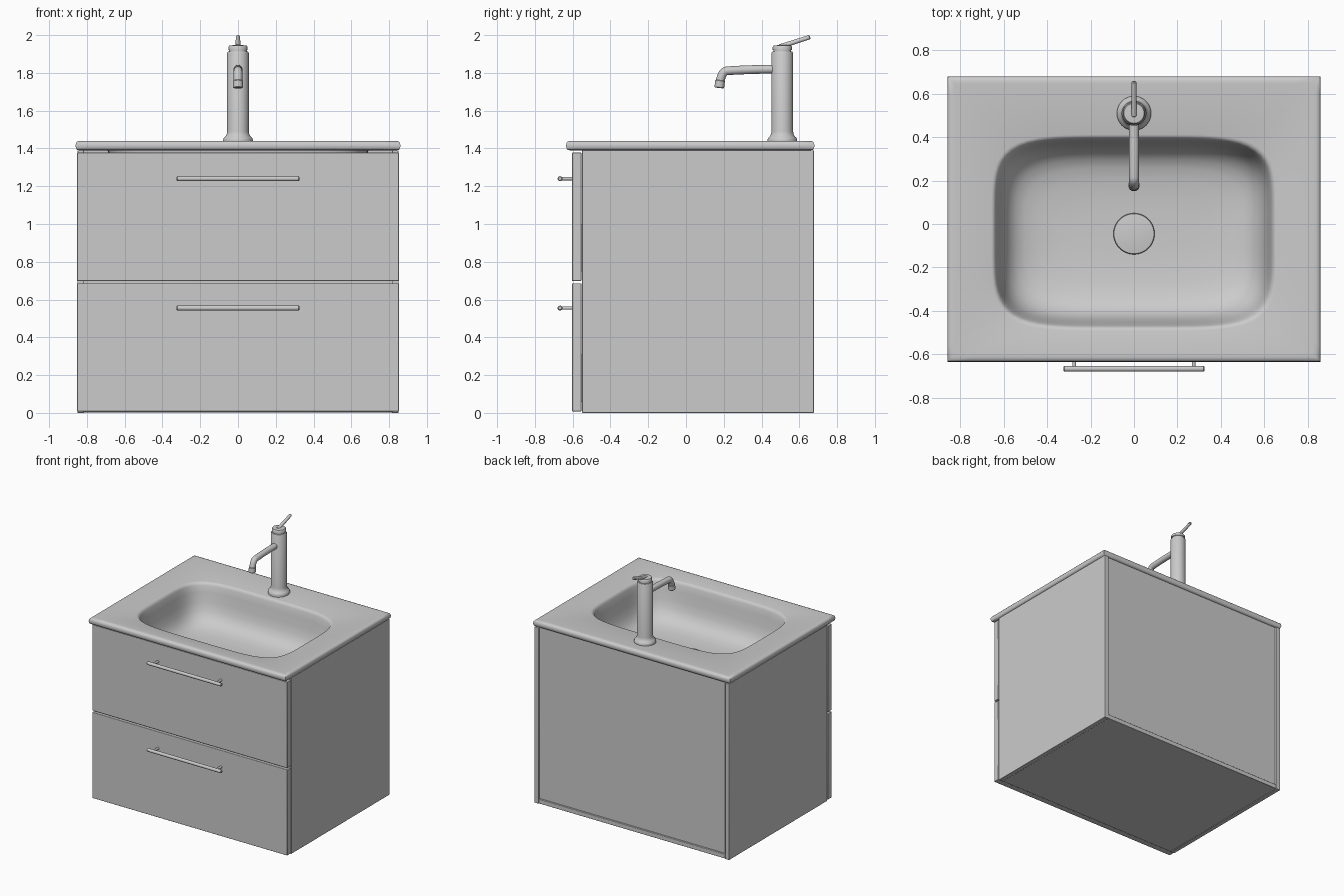
import bpy, bmesh, math
from mathutils import Vector

if "Cube" in bpy.data.objects:
    bpy.data.objects.remove(bpy.data.objects["Cube"])


def finish(name, bm):
    bmesh.ops.recalc_face_normals(bm, faces=bm.faces)
    me = bpy.data.meshes.new(name)
    bm.to_mesh(me)
    bm.free()
    ob = bpy.data.objects.new(name, me)
    bpy.context.collection.objects.link(ob)
    return ob


def box(name, x0, x1, y0, y1, z0, z1, bevel=0.003):
    bm = bmesh.new()
    bmesh.ops.create_cube(bm, size=1)
    for v in bm.verts:
        v.co = ((x0 + x1) / 2 + v.co.x * (x1 - x0),
                (y0 + y1) / 2 + v.co.y * (y1 - y0),
                (z0 + z1) / 2 + v.co.z * (z1 - z0))
    ob = finish(name, bm)
    if bevel:
        m = ob.modifiers.new("Bevel", 'BEVEL')
        m.width, m.segments = bevel, 2
    return ob


def loft(name, rings):
    """Skin a list of equal-length closed rings and cap both ends."""
    bm = bmesh.new()
    rows = [[bm.verts.new(p) for p in r] for r in rings]
    n = len(rows[0])
    for a, b in zip(rows, rows[1:]):
        for i in range(n):
            j = (i + 1) % n
            bm.faces.new((a[i], a[j], b[j], b[i]))
    bm.faces.new(rows[0])
    bm.faces.new(rows[-1])
    return finish(name, bm)


def lathe(name, cx, cy, profile, n=40):
    return loft(name, [[(cx + r * math.cos(math.tau * i / n), cy + r * math.sin(math.tau * i / n), z)
                        for i in range(n)] for r, z in profile])


def rod(name, p, q, r0, r1=None, n=20):
    """Cylinder with softened ends between two points."""
    p, q = Vector(p), Vector(q)
    r1 = r1 or r0
    d = (q - p).normalized()
    u = d.orthogonal().normalized()
    w = d.cross(u)
    e = 0.004
    st = [(p, r0 - e), (p + d * e, r0), (q - d * e, r1), (q, r1 - e)]
    return loft(name, [[c + u * r * math.cos(math.tau * i / n) + w * r * math.sin(math.tau * i / n)
                        for i in range(n)] for c, r in st])


# Cabinet carcass
for s, side in ((-1, "left"), (1, "right")):
    box(side + "_panel", min(s * 0.815, s * 0.85), max(s * 0.815, s * 0.85), -0.55, 0.677, 0, 1.39)
box("bottom_panel", -0.815, 0.815, -0.55, 0.675, 0.002, 0.037)
box("back_panel", -0.815, 0.815, 0.645, 0.662, 0.037, 1.39, 0)

# Drawers with fronts, inner trays and bar handles
for label, z0, z1, hz in (("lower", 0.008, 0.686, 0.555), ("upper", 0.698, 1.378, 1.24)):
    box(label + "_drawer_front", -0.852, 0.852, -0.603, -0.554, z0, z1)
    t0, t1 = z0 + 0.05, z0 + 0.3
    box(label + "_tray_floor", -0.79, 0.79, -0.554, 0.6, t0, t0 + 0.02, 0)
    box(label + "_tray_back", -0.79, 0.79, 0.58, 0.6, t0 + 0.02, t1, 0)
    for s in (-1, 1):
        box(label + "_tray_side", s * 0.78 - 0.01, s * 0.78 + 0.01, -0.554, 0.58, t0 + 0.02, t1, 0)
        rod(label + "_handle_post", (s * 0.275, -0.6, hz), (s * 0.275, -0.665, hz), 0.009)
    rod(label + "_handle_bar", (-0.325, -0.667, hz), (0.325, -0.667, hz), 0.013)


# Washbasin: one loft from bowl underside, round the slab edge, into the bowl
N = 28
square = []
for k in range(4):
    for i in range(N):
        t = math.tan(math.pi / 4 * (2 * i / N - 1))
        square.append([(1, t), (-t, 1), (-1, -t), (t, -1)][k])


def slab(inset, z):
    return [(u * (0.86 - inset), 0.0225 + v * (0.6575 - inset), z) for u, v in square]


def bowl(inset, z, p=5.0):
    a, b = 0.645 - inset, 0.44 - inset
    out = []
    for u, v in square:
        s = (abs(u) ** p + abs(v) ** p) ** (-1 / p)
        out.append((a * u * s, -0.04 + b * v * s, z))
    return out


rings = [bowl(0.36, 1.085), bowl(0.12, 1.09), bowl(0.03, 1.15), bowl(-0.03, 1.28), bowl(-0.045, 1.39)]
rings += [slab(i, z) for i, z in ((0.02, 1.39), (0.008, 1.393), (0.002, 1.401), (0, 1.415),
                                  (0.002, 1.428), (0.008, 1.436), (0.02, 1.44), (0.035, 1.44))]
rings += [bowl(i, z, p) for i, z, p in (
    (-0.012, 1.43, 5), (-0.004, 1.428, 5), (0.004, 1.421, 5), (0.01, 1.408, 5), (0.02, 1.36, 5),
    (0.032, 1.29, 4.9), (0.047, 1.23, 4.7), (0.07, 1.185, 4.5), (0.1, 1.155, 4.2), (0.14, 1.135, 3.9),
    (0.2, 1.122, 3.5), (0.28, 1.113, 3), (0.36, 1.11, 2.5))]
loft("washbasin", rings)

# Drain cover
lathe("drain_cover", 0, -0.045, [(0.08, 1.105), (0.093, 1.11), (0.095, 1.122), (0.092, 1.128),
                                 (0.06, 1.132), (0.02, 1.134)])

# Tap body with flared foot and cap
lathe("tap_body", 0, 0.51, [(0.078, 1.425), (0.079, 1.445), (0.076, 1.455), (0.067, 1.463), (0.06, 1.475),
                            (0.057, 1.49), (0.057, 1.905), (0.053, 1.912), (0.047, 1.914), (0.047, 1.92),
                            (0.051, 1.922), (0.051, 1.938), (0.046, 1.945), (0.02, 1.947)])

# Tap lever
rod("tap_lever", (0, 0.495, 1.938), (0, 0.657, 1.99), 0.013, 0.0115)

# Tap spout
cu = bpy.data.curves.new("tap_spout", 'CURVE')
cu.dimensions = '3D'
cu.bevel_depth, cu.bevel_resolution, cu.use_fill_caps = 0.023, 6, True
sp = cu.splines.new('NURBS')
path = [(0.5, 1.82), (0.38, 1.819), (0.24, 1.813), (0.19, 1.808), (0.178, 1.745)]
sp.points.add(len(path) - 1)
for pt, (y, z) in zip(sp.points, path):
    pt.co = (0, y, z, 1)
sp.order_u, sp.use_endpoint_u, sp.resolution_u = 3, True, 10
bpy.context.collection.objects.link(bpy.data.objects.new("tap_spout", cu))
rod("tap_outlet", (0, 0.181, 1.762), (0, 0.176, 1.72), 0.026)

# Smooth shading with sharp edges kept
bpy.ops.object.select_all(action='DESELECT')
for ob in bpy.context.scene.objects:
    if ob.type == 'MESH':
        ob.select_set(True)
        bpy.context.view_layer.objects.active = ob
bpy.ops.object.shade_smooth_by_angle(angle=math.radians(40))
